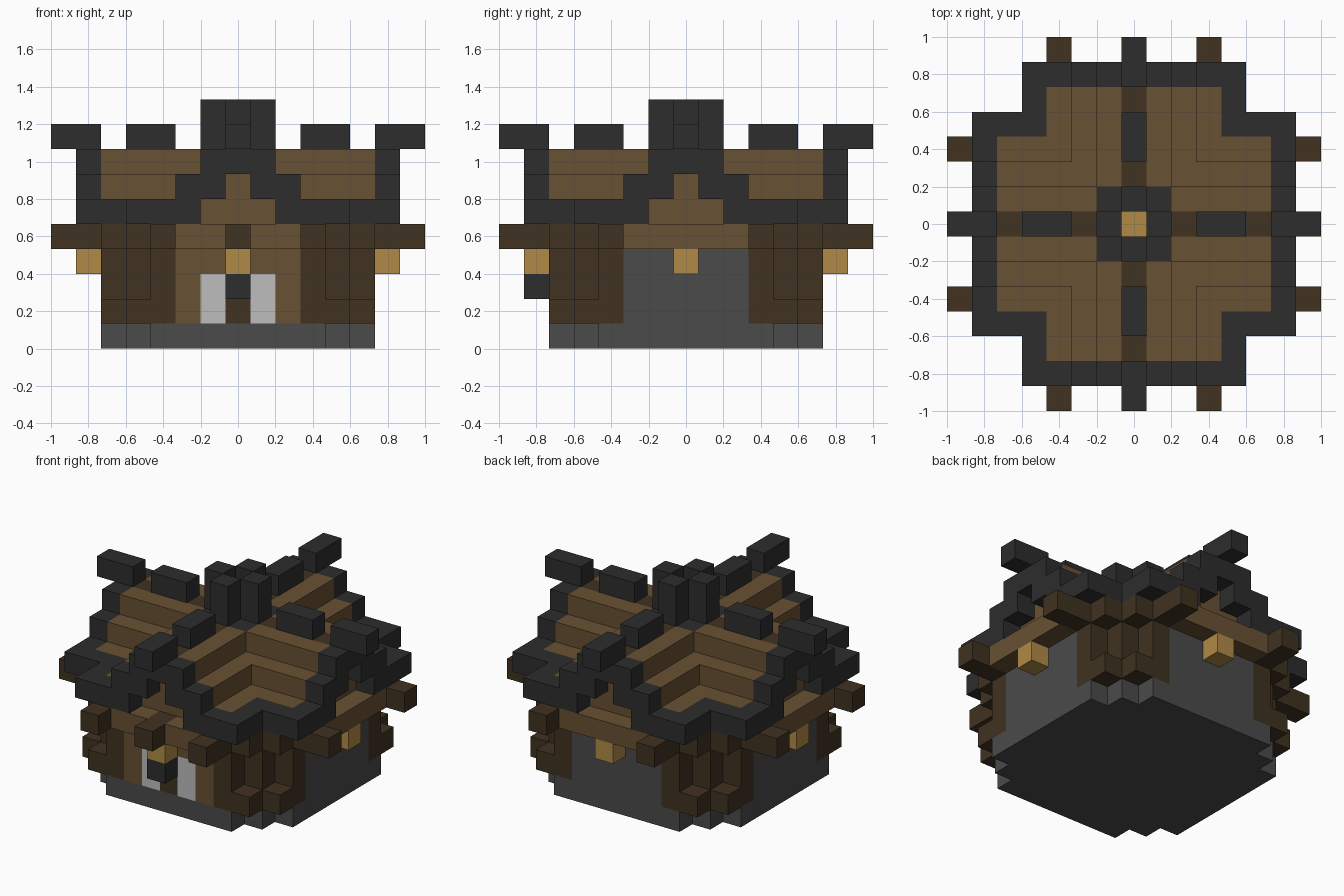
import bpy, bmesh
from mathutils import Vector

U = 2 / 15          # edge of one building block
R = range(-7, 8)

if "Cube" in bpy.data.objects:
    bpy.data.objects.remove(bpy.data.objects["Cube"], do_unlink=True)


def material(name, rgb):
    m = bpy.data.materials.new(name)
    m.use_nodes = True
    m.diffuse_color = (*rgb, 1)
    bsdf = m.node_tree.nodes["Principled BSDF"]
    bsdf.inputs["Base Color"].default_value = (*rgb, 1)
    bsdf.inputs["Roughness"].default_value = 0.9
    return m


STONE = material("grey stone", (0.069, 0.069, 0.069))
PLANK = material("mid brown planks", (0.138, 0.082, 0.033))
LOG = material("dark brown logs", (0.051, 0.032, 0.015))
TRIM = material("charcoal trim", (0.026, 0.026, 0.026))
GLOW = material("amber lantern", (0.434, 0.254, 0.061))
PALE = material("pale grey window", (0.51, 0.51, 0.51))

owner = {}          # block position -> part name
parts = {}          # part name -> material


def part(name, mat, layers, rule):
    """Claim every block in the layers for which rule(x, y, z, lo, hi) holds."""
    parts[name] = mat
    for z in layers:
        for x in R:
            for y in R:
                lo, hi = sorted((abs(x), abs(y)))
                if rule(x, y, z, lo, hi):
                    owner[x, y, z] = name


# Foundation and walls
part("foundation", STONE, [0], lambda x, y, z, lo, hi: hi <= 5 and lo + hi <= 8)
part("stone_walls", STONE, range(1, 4), lambda x, y, z, lo, hi: hi <= 5 and lo <= 2)
part("front_wall", PLANK, range(1, 4), lambda x, y, z, lo, hi: y == -5 and lo <= 2)
part("front_windows", PALE, [1, 2], lambda x, y, z, lo, hi: y == -5 and abs(x) == 1)
part("front_door", LOG, [1, 2], lambda x, y, z, lo, hi: y == -5 and x == 0)

# Stepped log corners, wider at the foot and under the eaves
part("corner_logs", LOG, range(1, 5),
     lambda x, y, z, lo, hi: lo >= 3 and hi <= 5 and lo + hi <= (9 if z in (1, 4) else 8))

# Wall plate and crossing beams
part("wall_plate", PLANK, [4], lambda x, y, z, lo, hi: lo <= 2 and hi <= 6)
part("cross_beams", LOG, [4], lambda x, y, z, lo, hi: lo == 3)
part("door_bracket", LOG, [4], lambda x, y, z, lo, hi: x == 0 and y <= -6)

# Hanging lanterns
part("lanterns", GLOW, [3], lambda x, y, z, lo, hi: lo == 0 and hi == 6)
part("lantern_weight", TRIM, [2], lambda x, y, z, lo, hi: x == 0 and y == -6)

# Crossed gable roof with its stepped edging
part("roof_planks", PLANK, range(5, 8), lambda x, y, z, lo, hi: lo <= 8 - z and hi <= 5)
part("ridge_boards", LOG, [7], lambda x, y, z, lo, hi: lo == 0 and 2 <= hi <= 5)
part("eaves", TRIM, [5], lambda x, y, z, lo, hi: (lo == 4 and hi <= 6) or (hi == 6 and 2 <= lo <= 4))
part("gable_edges", TRIM, [6, 7], lambda x, y, z, lo, hi: hi == 6 and 7 - z <= lo <= 8 - z)
part("ridge_caps", TRIM, [8], lambda x, y, z, lo, hi: lo == 0 and hi in (3, 4, 6, 7))

# Chimney
part("chimney_base", TRIM, [7], lambda x, y, z, lo, hi: hi <= 1)
part("chimney_ember", GLOW, [7], lambda x, y, z, lo, hi: hi == 0)
part("chimney_posts", TRIM, [8, 9], lambda x, y, z, lo, hi: lo == 0 and hi == 1)

# Turn each part into a mesh of its exposed faces
for name, mat in parts.items():
    bm = bmesh.new()
    for cell in [c for c, n in owner.items() if n == name]:
        centre = Vector(cell) + Vector((0, 0, 0.5))
        for axis in range(3):
            for sign in (-1, 1):
                n = Vector((0, 0, 0))
                n[axis] = sign
                if tuple(int(a + b) for a, b in zip(cell, n)) in owner:
                    continue
                s = Vector((0, 0, 0))
                s[(axis + 1) % 3] = 0.5
                t = n.cross(s)
                m = centre + n / 2
                bm.faces.new([bm.verts.new(p * U) for p in (m - s - t, m + s - t, m + s + t, m - s + t)])
    bmesh.ops.remove_doubles(bm, verts=bm.verts, dist=0.001)
    mesh = bpy.data.meshes.new(name)
    bm.to_mesh(mesh)
    bm.free()
    mesh.materials.append(mat)
    bpy.context.collection.objects.link(bpy.data.objects.new(name, mesh))
